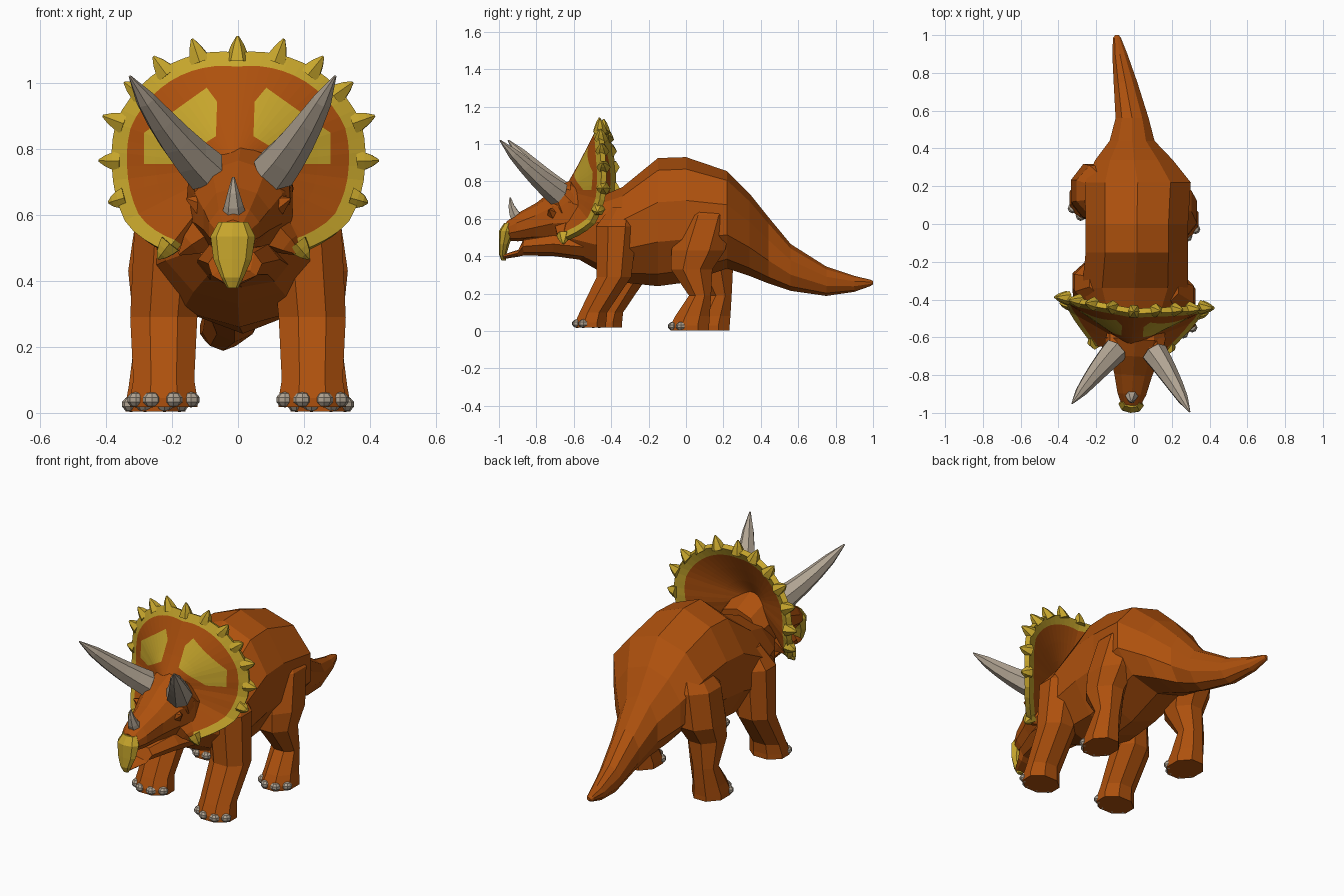
import bpy, bmesh, math
from mathutils import Vector, Matrix, Quaternion

if "Cube" in bpy.data.objects:
    bpy.data.objects.remove(bpy.data.objects["Cube"])

def material(name, col):
    m = bpy.data.materials.new(name)
    m.diffuse_color = (*col, 1)
    m.use_nodes = True
    m.node_tree.nodes["Principled BSDF"].inputs["Base Color"].default_value = m.diffuse_color
    return m

ORANGE = material("orange skin", (0.42, 0.081, 0.004))
YELLOW = material("mustard yellow", (0.57, 0.38, 0.025))
GREY = material("horn grey", (0.44, 0.37, 0.29))

FLAT = Quaternion()                                   # rings lying in xy
UPRIGHT = Quaternion((1, 0, 0), math.radians(90))     # rings lying in xz

def add_object(name, bm, mats):
    me = bpy.data.meshes.new(name)
    bm.to_mesh(me)
    bm.free()
    for m in mats:
        me.materials.append(m)
    ob = bpy.data.objects.new(name, me)
    bpy.context.collection.objects.link(ob)
    return ob

def loft(name, rings, mat, n=10, turn=0.0):
    """Skin through elliptical rings (centre, a, b, rotation)."""
    bm = bmesh.new()
    loops = []
    for c, a, b, q in rings:
        loops.append([bm.verts.new(Vector(c) + q @ Vector((
            a * math.cos(math.tau * i / n + turn), b * math.sin(math.tau * i / n + turn), 0)))
            for i in range(n)])
    for A, B in zip(loops, loops[1:]):
        for i in range(n):
            bm.faces.new((A[i], A[(i + 1) % n], B[(i + 1) % n], B[i]))
    bm.faces.new(loops[0])
    bm.faces.new(loops[-1])
    bmesh.ops.recalc_face_normals(bm, faces=bm.faces)
    return add_object(name, bm, [mat])

def along_y(name, rows, mat, n=10):
    """rows: y, centre x, bottom z, top z, half width."""
    return loft(name, [((x, y, (b + t) / 2), w, (t - b) / 2, UPRIGHT)
                       for y, x, b, t, w in rows], mat, n, math.pi / 2)

def horn(name, base, mid, tip, r, mat, n=7, steps=5, power=0.7):
    p0, p1, p2 = Vector(base), Vector(mid), Vector(tip)
    rings = []
    for i in range(steps + 1):
        t = i / steps
        p = p0 * (1 - t) ** 2 + p1 * 2 * t * (1 - t) + p2 * t * t
        d = (p1 - p0) * (1 - t) + (p2 - p1) * t
        rad = max(r * (1 - t) ** power, 0.004)
        rings.append((p, rad, rad, d.to_track_quat('Z', 'Y')))
    return loft(name, rings, mat, n)

def interp(table, v):
    for (a, x), (b, y) in zip(table, table[1:]):
        if v <= b:
            return x + (y - x) * (v - a) / (b - a)
    return table[-1][1]

# Body with neck and tail
along_y("body_and_tail", [
    (-0.62, 0, 0.41, 0.66, 0.13), (-0.48, 0, 0.33, 0.71, 0.23), (-0.34, 0.005, 0.26, 0.77, 0.295),
    (-0.15, 0.015, 0.24, 0.925, 0.285), (0.0, 0.015, 0.26, 0.93, 0.285), (0.22, 0.02, 0.335, 0.855, 0.295),
    (0.34, 0.0, 0.295, 0.735, 0.215), (0.44, -0.01, 0.255, 0.61, 0.125), (0.56, -0.01, 0.215, 0.465, 0.092),
    (0.75, -0.045, 0.188, 0.345, 0.066), (0.90, -0.075, 0.21, 0.295, 0.042),
    (0.985, -0.09, 0.24, 0.275, 0.022), (1.0, -0.09, 0.25, 0.268, 0.01)], ORANGE)

# Legs: x, y, z, half width, half depth for the +x side
FRONT = [(0.17, -0.34, 0.66, 0.07, 0.07), (0.205, -0.37, 0.56, 0.118, 0.12),
         (0.225, -0.385, 0.29, 0.110, 0.10), (0.225, -0.495, 0.10, 0.1, 0.08),
         (0.225, -0.51, 0.045, 0.11, 0.09), (0.225, -0.51, 0.018, 0.11, 0.09)]
HIND = [(0.12, 0.15, 0.76, 0.06, 0.07), (0.185, 0.12, 0.62, 0.13, 0.145),
        (0.222, 0.065, 0.43, 0.12, 0.155), (0.23, 0.03, 0.33, 0.10, 0.12),
        (0.245, 0.075, 0.19, 0.078, 0.064), (0.25, 0.035, 0.08, 0.088, 0.1),
        (0.25, 0.02, 0.03, 0.098, 0.112), (0.25, 0.02, 0.004, 0.098, 0.112)]
for kind, rows, back_step in (("front", FRONT, 0.085), ("hind", HIND, 0.11)):
    for side, s in (("right", 1), ("left", -1)):
        # The left legs stand further back, fading out towards the top
        def dy(z):
            return 0 if s > 0 else back_step * min(1, (0.8 - z) / 0.35)
        loft(f"{kind}_leg_{side}", [((s * x, y + dy(z), z), a, b, FLAT) for x, y, z, a, b in rows],
             ORANGE, 8, math.pi / 8)
        # Toenails around the front of the foot
        x, y, z, a, b = rows[-1]
        for k, deg in enumerate((-58, -18, 22, 60)):
            t = math.radians(deg)
            bm = bmesh.new()
            bmesh.ops.create_uvsphere(bm, u_segments=8, v_segments=5, radius=0.028)
            bm.transform(Matrix.Translation((s * (x + a * 0.88 * math.sin(t)),
                                             y + dy(z) - b * 0.84 * math.cos(t), z + 0.022))
                         @ Matrix.Diagonal((1, 1, 0.85, 1)))
            add_object(f"toenail_{kind}_{side}_{k + 1}", bm, [GREY])

# Head and jaw
head = [along_y("head", [
    (-0.48, 0, 0.46, 0.74, 0.15), (-0.61, 0, 0.46, 0.81, 0.165), (-0.70, 0, 0.475, 0.765, 0.14),
    (-0.80, 0, 0.485, 0.685, 0.105), (-0.90, 0, 0.48, 0.63, 0.08), (-0.96, 0, 0.485, 0.585, 0.052)], ORANGE)]
head.append(along_y("lower_jaw", [
    (-0.52, 0, 0.375, 0.52, 0.14), (-0.70, 0, 0.40, 0.53, 0.125), (-0.865, 0, 0.405, 0.50, 0.082),
    (-0.895, 0, 0.398, 0.435, 0.068), (-0.975, 0, 0.385, 0.41, 0.03)], ORANGE, 8))
head.append(loft("beak", [((0, -0.945, 0.578), 0.045, 0.027, FLAT), ((0, -0.957, 0.535), 0.068, 0.043, FLAT),
                          ((0, -0.972, 0.465), 0.058, 0.028, FLAT), ((0, -0.98, 0.41), 0.034, 0.02, FLAT),
                          ((0, -0.975, 0.378), 0.016, 0.012, FLAT)], YELLOW, 8))
head.append(horn("nose_horn", (0, -0.90, 0.60), (0, -0.935, 0.64), (0, -0.94, 0.715), 0.038, GREY, 6, 3))

for side, s in (("right", 1), ("left", -1)):
    # Brow horn, brow ridge, eyelid spike and cheek spike
    head.append(horn(f"brow_horn_{side}", (s * 0.105, -0.675, 0.735), (s * 0.205, -0.80, 0.835),
                     (s * 0.312, -0.972, 1.02), 0.07, GREY, 7, 5, 0.52))
    head.append(horn(f"brow_ridge_{side}", (s * 0.08, -0.63, 0.68), (s * 0.095, -0.66, 0.715),
                     (s * 0.12, -0.69, 0.75), 0.088, ORANGE, 7, 3, 0.4))
    head.append(horn(f"eyelid_{side}", (s * 0.09, -0.69, 0.62), (s * 0.12, -0.71, 0.63),
                     (s * 0.158, -0.72, 0.65), 0.05, ORANGE, 5, 2))
    head.append(horn(f"cheek_spike_{side}", (s * 0.11, -0.64, 0.54), (s * 0.15, -0.65, 0.51),
                     (s * 0.185, -0.65, 0.48), 0.06, ORANGE, 5, 2))
for ob in head:
    ob.data.transform(Matrix.Translation((0.02, 0, 0)))

# Frill: bowl in polar form, angle measured from straight up
RADIUS = [(0, 0.342), (40, 0.375), (70, 0.395), (90, 0.385), (118, 0.38), (142, 0.328)]
DEPTH = [(0, -0.475), (45, -0.445), (75, -0.425), (95, -0.43), (115, -0.48), (142, -0.66)]

def frill_point(deg, f):
    a = abs(deg)
    r = interp(RADIUS, a) * f
    y = -0.66 + (interp(DEPTH, a) + 0.66) * f ** 0.9
    t = math.radians(deg)
    return Vector((r * math.sin(t), y, 0.75 + r * math.cos(t)))

bm = bmesh.new()
ANGLES = [-142 + 284 * i / 44 for i in range(45)]
STEPS = [0.1, 0.4, 0.64, 0.875, 1.0]
grid = [[bm.verts.new(frill_point(a, f)) for f in STEPS] for a in ANGLES]
for i in range(len(ANGLES) - 1):
    for j in range(len(STEPS) - 1):
        face = bm.faces.new((grid[i][j], grid[i + 1][j], grid[i + 1][j + 1], grid[i][j + 1]))
        face.material_index = 1 if j == 3 else 0
# Patch outline as half planes (x, z, limit): x*X + z*Z < limit; cut the frill along each
PATCH = [(-1, 0, -0.057), (1, 0, 0.283), (0, -1, -0.755), (0.71, 1, 1.05), (-0.62, -1, -0.874), (-1.28, 1, 0.87)]
for s in (1, -1):
    for px, pz, lim in PATCH:
        no = Vector((s * px, 0, pz))
        bmesh.ops.bisect_plane(bm, geom=bm.verts[:] + bm.edges[:] + bm.faces[:], dist=1e-5,
                               plane_co=no * (lim / no.length_squared), plane_no=no)
for face in bm.faces:
    c = face.calc_center_median()
    if face.material_index == 0 and all(px * abs(c.x) + pz * c.z < lim for px, pz, lim in PATCH):
        face.material_index = 2
# The last three slots colour the back, where the patches are plain
frill = add_object("frill", bm, [ORANGE, YELLOW, YELLOW, ORANGE, YELLOW, ORANGE])
sol = frill.modifiers.new("thickness", 'SOLIDIFY')
sol.thickness, sol.offset, sol.material_offset = 0.03, -1, 3
head.append(frill)

# Spikes round the frill rim
for k, (a, reach) in enumerate(((0, 0.05), (20, 0.05), (38, 0.046), (54, 0.045), (70, 0.045),
                                (88, 0.04), (106, 0.028), (141, 0.035))):
    for s in ((1, -1) if a else (1,)):
        rim = frill_point(s * a, 1) + Vector((0, 0.012, 0))
        t = math.radians(s * a)
        out = Vector((math.sin(t), 0, math.cos(t)))
        head.append(horn(f"frill_spike_{k}_{'right' if s > 0 else 'left'}", rim - out * 0.025,
                         rim + out * 0.01, rim + out * reach, 0.038, YELLOW, 6, 3, 0.6))

# Turn the head slightly to its right
pivot = Vector((0.0, -0.45, 0))
turn = Matrix.Translation(pivot) @ Matrix.Rotation(math.radians(-4), 4, 'Z') @ Matrix.Translation(-pivot)
for ob in head:
    ob.data.transform(turn)
